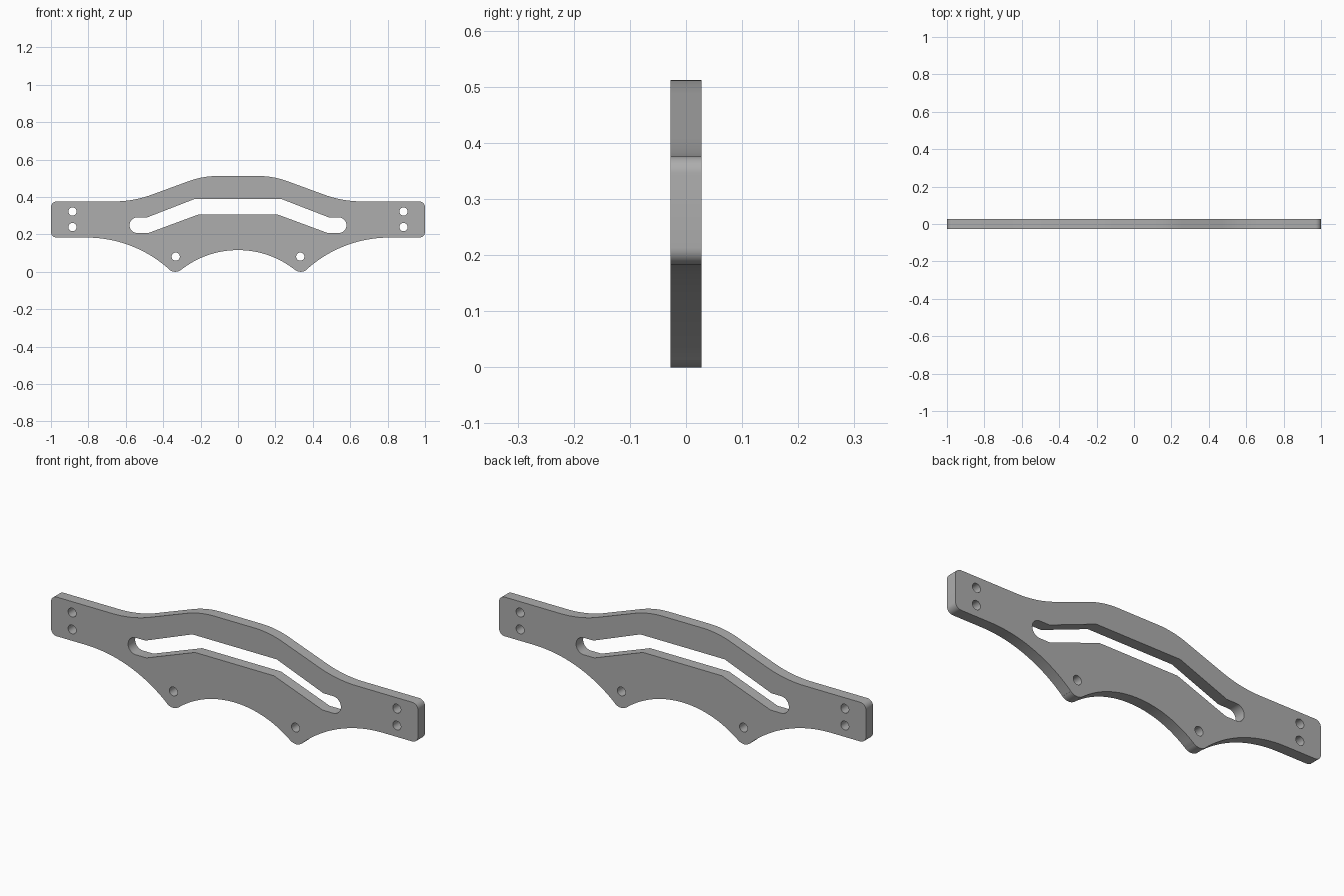
import bpy
from math import sin, cos, radians, pi

cube = bpy.data.objects.get("Cube")
if cube:
    bpy.data.objects.remove(cube)

HALF_THICKNESS = 0.0275


def arc(cx, cz, r, start, end, n=14):
    """Points along a circular arc, angles in degrees."""
    angles = [radians(start + (end - start) * i / n) for i in range(n + 1)]
    return [(cx + r * cos(a), cz + r * sin(a)) for a in angles]


def mirrored(half):
    """Close a right-hand half profile that starts and ends on x = 0."""
    return half + [(-x, z) for x, z in reversed(half[1:-1])]


# Outer edge: raised bridge, end tab, swept underside, rounded foot, centre arch
outline = mirrored(
    [(0, 0.512)]
    + arc(0.109, 0.062, 0.45, 90, 70.9)
    + arc(0.666, 0.976, 0.6, 250.9, 270)
    + arc(0.97, 0.346, 0.03, 90, 0, 8)
    + arc(0.97, 0.213, 0.03, 0, -90, 8)
    + arc(0.81, -0.477, 0.66, 90, 132, 20)
    + arc(0.335, 0.05, 0.05, -48, -128.2)
    + arc(0, -0.375, 0.491, 51.8, 90, 18)
)

# Long bent slot with rounded ends
slot = mirrored(
    [(0, 0.39), (0.23, 0.39), (0.485, 0.291)]
    + arc(0.538, 0.249, 0.042, 90, -90, 18)
    + [(0.48, 0.207), (0.215, 0.305), (0, 0.305)]
)

# Bolt holes in the end tabs and feet
holes = [arc(side * x, z, 0.022, 0, 345, 23)
         for side in (-1, 1)
         for x, z in ((0.885, 0.322), (0.885, 0.239), (0.333, 0.081))]

# Filled, extruded profile
curve = bpy.data.curves.new("mounting_plate", "CURVE")
curve.dimensions = "2D"
curve.fill_mode = "BOTH"
curve.extrude = HALF_THICKNESS
for loop in [outline, slot] + holes:
    spline = curve.splines.new("POLY")
    spline.points.add(len(loop) - 1)
    for point, (x, z) in zip(spline.points, loop):
        point.co = (x, z, 0, 1)
    spline.use_cyclic_u = True

plate = bpy.data.objects.new("mounting_plate", curve)
bpy.context.collection.objects.link(plate)
plate.rotation_euler.x = pi / 2

# Grey finish
grey = bpy.data.materials.new("plain_grey")
grey.use_nodes = True
colour = (0.42, 0.42, 0.42, 1)
grey.diffuse_color = colour
grey.node_tree.nodes["Principled BSDF"].inputs["Base Color"].default_value = colour
curve.materials.append(grey)

# Turn into a mesh with smooth curves and crisp edges
bpy.ops.object.select_all(action="DESELECT")
plate.select_set(True)
bpy.context.view_layer.objects.active = plate
bpy.ops.object.convert(target="MESH")
bpy.ops.object.transform_apply(location=False, rotation=True, scale=False)
bpy.ops.object.shade_smooth_by_angle(angle=radians(30))
